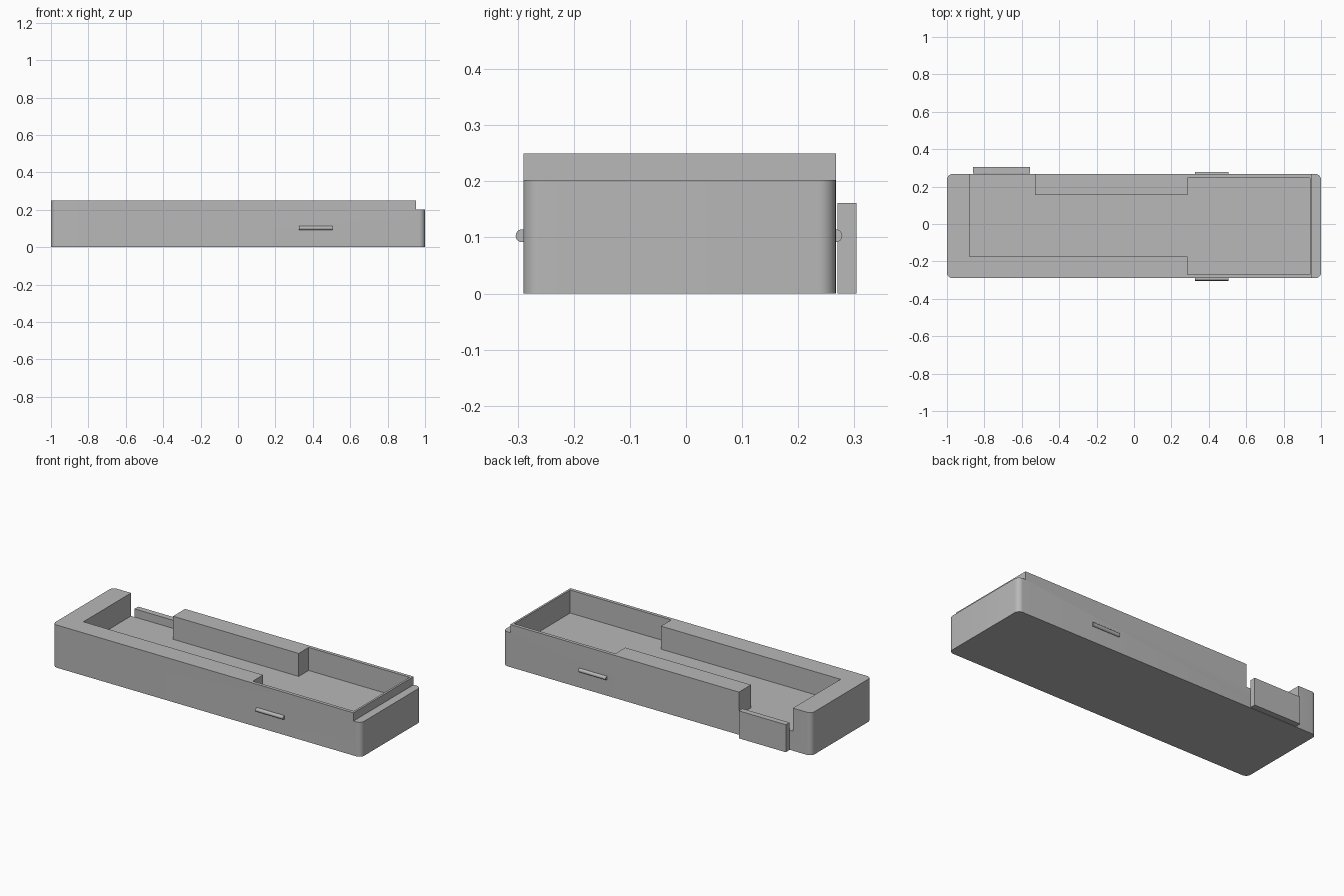
import bpy
import bmesh
import math
from mathutils import Matrix

cube = bpy.data.objects.get("Cube")
if cube:
    bpy.data.objects.remove(cube, do_unlink=True)

FRONT, BACK = -0.29, 0.267      # outer faces of the long walls
HEIGHT, FLOOR = 0.25, 0.115     # rim height and cavity floor

grey = bpy.data.materials.new("plain grey")
grey.use_nodes = True
colour = (0.48, 0.48, 0.48, 1)
grey.diffuse_color = colour
grey.node_tree.nodes["Principled BSDF"].inputs["Base Color"].default_value = colour


def add_object(name, bm):
    bmesh.ops.recalc_face_normals(bm, faces=bm.faces)
    mesh = bpy.data.meshes.new(name)
    bm.to_mesh(mesh)
    bm.free()
    mesh.materials.append(grey)
    obj = bpy.data.objects.new(name, mesh)
    bpy.context.collection.objects.link(obj)
    return obj


def prism(name, outline, z0, z1, radius=0):
    """Extrude an outline upwards, optionally rounding its upright edges."""
    bm = bmesh.new()
    face = bm.faces.new([bm.verts.new((x, y, z0)) for x, y in outline])
    grown = bmesh.ops.extrude_face_region(bm, geom=[face])["geom"]
    tops = [v for v in grown if isinstance(v, bmesh.types.BMVert)]
    bmesh.ops.translate(bm, verts=tops, vec=(0, 0, z1 - z0))
    if radius:
        upright = [e for e in bm.edges
                   if abs(e.verts[0].co.z - e.verts[1].co.z) > 0.01]
        bmesh.ops.bevel(bm, geom=upright, offset=radius, segments=8,
                        profile=0.5, affect='EDGES')
    return add_object(name, bm)


def rectangle(x0, x1, y0, y1):
    return [(x0, y0), (x1, y0), (x1, y1), (x0, y1)]


def activate(obj):
    bpy.ops.object.select_all(action='DESELECT')
    obj.select_set(True)
    bpy.context.view_layer.objects.active = obj


def cut(target, cutter):
    cutter.hide_render = True
    mod = target.modifiers.new("cut", 'BOOLEAN')
    mod.operation = 'DIFFERENCE'
    mod.solver = 'EXACT'
    mod.object = cutter
    activate(target)
    bpy.ops.object.modifier_apply(modifier=mod.name)
    bpy.data.objects.remove(cutter, do_unlink=True)


# Tray body with rounded upright corners
body = prism("tray_body", rectangle(-1, 1, FRONT, BACK), 0, HEIGHT, 0.03)

# Stepped cavity, open through the back wall at one end
cavity = [(-0.88, -0.175), (0.285, -0.175), (0.285, -0.27), (0.94, -0.27),
          (0.94, 0.247), (0.285, 0.247), (0.285, 0.155), (-0.53, 0.155),
          (-0.53, 0.4), (-0.88, 0.4)]
cut(body, prism("cavity_cutter", cavity, FLOOR, 0.4))

# Lowered ledge at the end
cut(body, prism("ledge_cutter", rectangle(0.952, 1.1, -0.5, 0.5), 0.202, 0.4))
activate(body)
bpy.ops.object.shade_smooth_by_angle(angle=math.radians(30))

# Plate standing outside the wall opening
prism("opening_plate", rectangle(-0.86, -0.555, 0.27, 0.304), 0, 0.161)

# Round catch ridges, half sunk into the long walls
for name, y in (("front_ridge", FRONT - 0.002), ("back_ridge", BACK)):
    bm = bmesh.new()
    place = Matrix.Translation((0.415, y, 0.103)) @ Matrix.Rotation(math.pi / 2, 4, 'Y')
    bmesh.ops.create_cone(bm, cap_ends=True, segments=32, radius1=0.0115,
                          radius2=0.0115, depth=0.178, matrix=place)
    ridge = add_object(name, bm)
    activate(ridge)
    bpy.ops.object.shade_smooth_by_angle(angle=math.radians(30))
